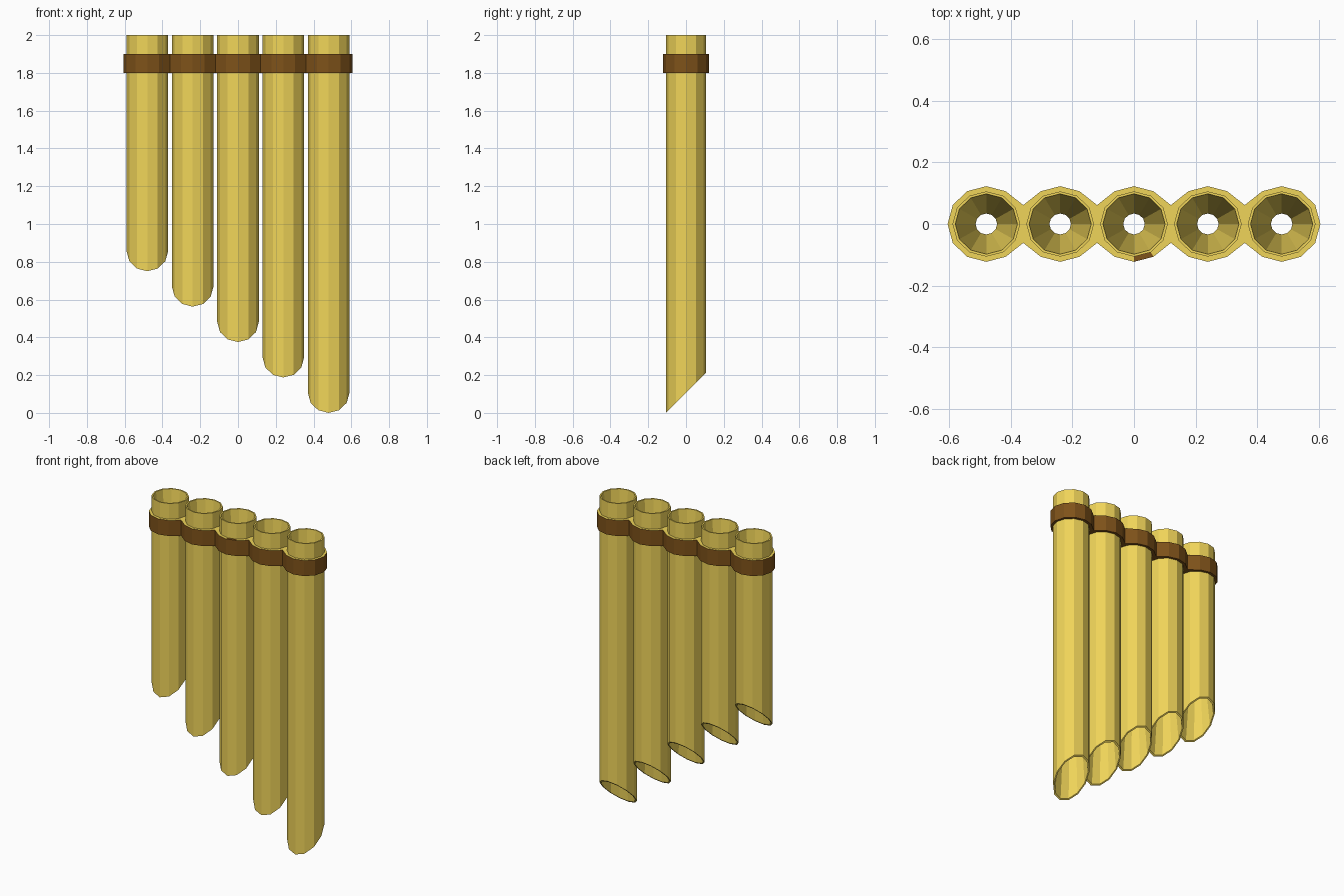
import bpy, bmesh, math

if "Cube" in bpy.data.objects:
    bpy.data.objects.remove(bpy.data.objects["Cube"])

SIDES = 12
SPACING = 0.24
COUNT = 5
TOP = 2.0
BAND_LOW, BAND_HIGH = 1.8, 1.9
PIPE_RX, PIPE_RY = 0.11, 0.106
BAND_RX, BAND_RY = 0.126, 0.123


def material(name, color):
    mat = bpy.data.materials.new(name)
    mat.diffuse_color = color
    mat.use_nodes = True
    mat.node_tree.nodes["Principled BSDF"].inputs["Base Color"].default_value = mat.diffuse_color
    return mat


cane = material("cane", (0.87, 0.66, 0.10, 1))
leather = material("leather", (0.21, 0.085, 0.01, 1))


def ring(rx, ry):
    """Points of a 12-sided ring around the origin."""
    return [(rx * math.cos(math.tau * k / SIDES), ry * math.sin(math.tau * k / SIDES))
            for k in range(SIDES)]


def finish(bm, name, mats):
    bmesh.ops.remove_doubles(bm, verts=bm.verts, dist=0.0005)
    bmesh.ops.recalc_face_normals(bm, faces=bm.faces)
    mesh = bpy.data.meshes.new(name)
    bm.to_mesh(mesh)
    bm.free()
    for m in mats:
        mesh.materials.append(m)
    obj = bpy.data.objects.new(name, mesh)
    bpy.context.collection.objects.link(obj)


def make_pipe(name, x, bottom):
    """Open tube with a slanted lower end and a bore that narrows inside."""
    bm = bmesh.new()
    cut = bottom + PIPE_RY
    neck = (TOP + cut) / 2

    def loop(rx, ry, height):
        return [bm.verts.new((x + px, py, height(py))) for px, py in ring(rx, ry)]

    loops = [
        loop(PIPE_RX, PIPE_RY, lambda y: cut + y),
        loop(PIPE_RX, PIPE_RY, lambda y: TOP),
        loop(0.101, 0.098, lambda y: TOP),
        loop(0.035, 0.034, lambda y: neck),
        loop(0.101, 0.098, lambda y: cut + y),
    ]
    for a, b in zip(loops, loops[1:] + loops[:1]):
        for k in range(SIDES):
            n = (k + 1) % SIDES
            bm.faces.new((a[k], a[n], b[n], b[k]))
    finish(bm, name, [cane])


# Five pipes, longest on the right
centres = [(i - (COUNT - 1) / 2) * SPACING for i in range(COUNT)]
for i, cx in enumerate(centres):
    make_pipe(f"pipe_{i + 1}", cx, 0.75 - 0.1875 * i)

# Binding band wrapped round all pipes, its upper edge cane coloured
bm = bmesh.new()
for i, cx in enumerate(centres):
    inner = ring(PIPE_RX, PIPE_RY)
    outer = ring(BAND_RX, BAND_RY)
    joined = set()
    if i < COUNT - 1:
        joined |= {11, 0, 1}
    if i > 0:
        joined |= {5, 6, 7}
    for k in joined:  # meet the neighbouring section halfway
        outer[k] = (math.copysign(SPACING / 2, outer[k][0]), outer[k][1])

    def vert(p, z):
        return bm.verts.new((cx + p[0], p[1], z))

    for k in range(SIDES):
        n = (k + 1) % SIDES
        for z in (BAND_LOW, BAND_HIGH):
            f = bm.faces.new([vert(p, z) for p in (inner[k], inner[n], outer[n], outer[k])])
            brown_patch = i == COUNT // 2 and k == 9
            f.material_index = int(z == BAND_HIGH and not brown_patch)
        if not (k in joined and n in joined):
            bm.faces.new((vert(outer[k], BAND_LOW), vert(outer[n], BAND_LOW),
                          vert(outer[n], BAND_HIGH), vert(outer[k], BAND_HIGH)))
        bm.faces.new((vert(inner[n], BAND_LOW), vert(inner[k], BAND_LOW),
                      vert(inner[k], BAND_HIGH), vert(inner[n], BAND_HIGH)))
finish(bm, "binding_band", [leather, cane])
